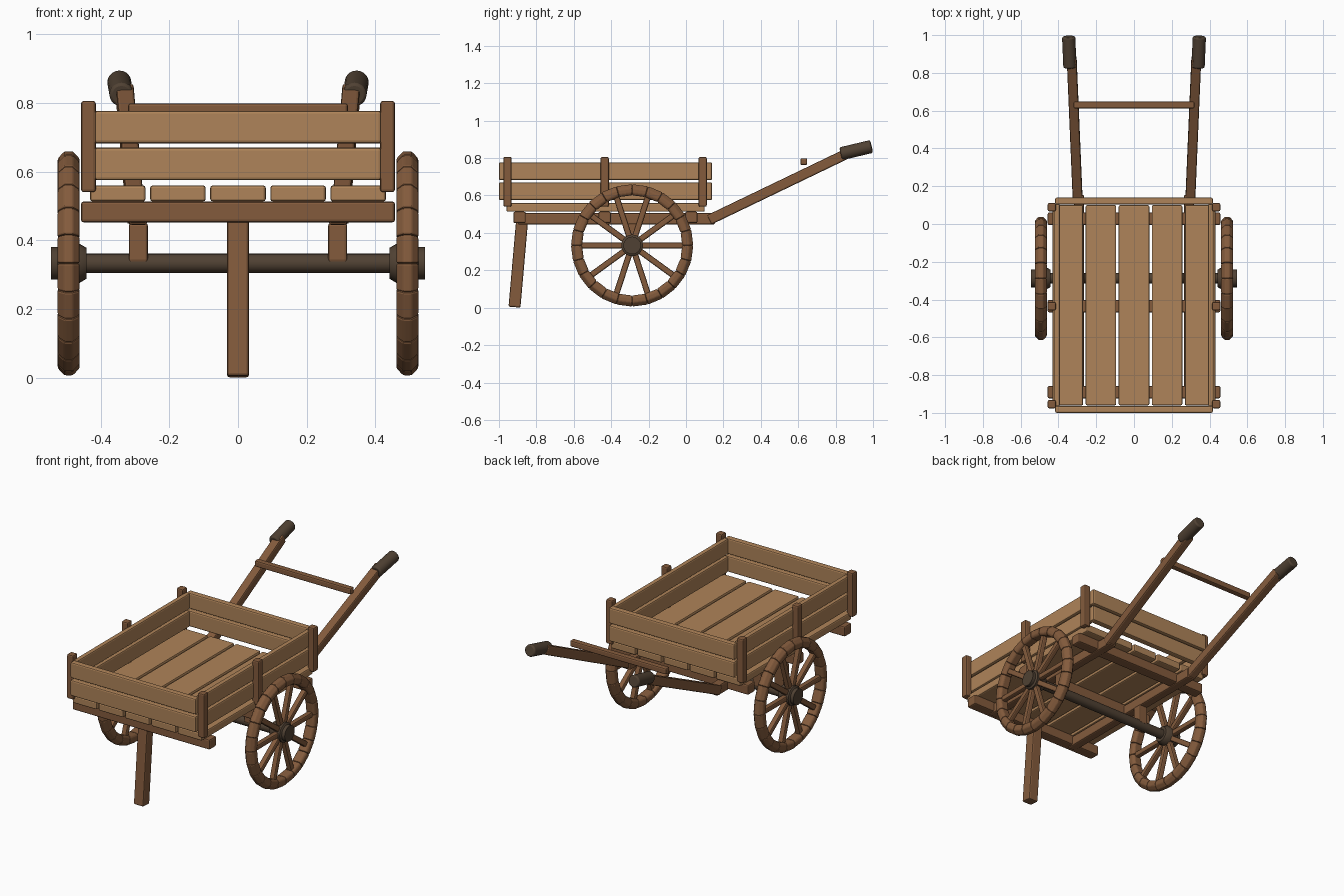
import bpy
import bmesh
from math import pi, cos, sin
from mathutils import Vector, Matrix

old = bpy.data.objects.get("Cube")
if old:
    bpy.data.objects.remove(old, do_unlink=True)


def make_material(name, color):
    mat = bpy.data.materials.new(name)
    mat.use_nodes = True
    mat.diffuse_color = (*color, 1)
    mat.node_tree.nodes["Principled BSDF"].inputs["Base Color"].default_value = (*color, 1)
    return mat


PLANK = make_material("light plank wood", (0.43, 0.23, 0.10))
FRAME = make_material("brown frame wood", (0.23, 0.105, 0.046))
DARK = make_material("dark grip and axle", (0.08, 0.053, 0.033))


def finish(name, bm, mat, bevel=0.008):
    bmesh.ops.recalc_face_normals(bm, faces=bm.faces)
    mesh = bpy.data.meshes.new(name)
    bm.to_mesh(mesh)
    bm.free()
    mesh.materials.append(mat)
    obj = bpy.data.objects.new(name, mesh)
    bpy.context.collection.objects.link(obj)
    if bevel:
        mod = obj.modifiers.new("Soft edges", 'BEVEL')
        mod.width = bevel
        mod.segments = 2
        mod.limit_method = 'ANGLE'
    return obj


def box(name, x, y, z, mat, bevel=0.008):
    """Box from (low, high) ranges on each axis."""
    bm = bmesh.new()
    bmesh.ops.create_cube(bm, size=1)
    for v in bm.verts:
        v.co = [(a + b) / 2 + c * (b - a) for (a, b), c in zip((x, y, z), v.co)]
    return finish(name, bm, mat, bevel)


def aim(start, end):
    """Frame at the midpoint whose z axis runs from start to end, x kept level."""
    d = (end - start).normalized()
    side = Vector((1, 0, 0))
    side = (side - d * side.dot(d)).normalized()
    rot = Matrix((side, d.cross(side), d)).transposed().to_4x4()
    return Matrix.Translation((start + end) / 2) @ rot


def bar(name, start, end, width, depth, mat):
    """Square bar between two points."""
    start, end = Vector(start), Vector(end)
    bm = bmesh.new()
    bmesh.ops.create_cube(bm, size=1)
    bmesh.ops.scale(bm, vec=(width, depth, (end - start).length), verts=bm.verts)
    bmesh.ops.transform(bm, matrix=aim(start, end), verts=bm.verts)
    return finish(name, bm, mat)


def rod(name, start, end, radius, mat, bevel=0.008, sides=20):
    """Round rod between two points."""
    start, end = Vector(start), Vector(end)
    bm = bmesh.new()
    bmesh.ops.create_cone(bm, cap_ends=True, segments=sides, radius1=radius,
                          radius2=radius, depth=(end - start).length,
                          matrix=aim(start, end))
    obj = finish(name, bm, mat, bevel)
    obj.modifiers[0].angle_limit = 1.0
    smooth(obj)
    return obj


def smooth(obj):
    bpy.ops.object.select_all(action='DESELECT')
    obj.select_set(True)
    bpy.context.view_layer.objects.active = obj
    bpy.ops.object.shade_smooth_by_angle(angle=0.6)


# Floor planks
for i in range(5):
    cx = (i - 2) * 0.175
    box(f"floor_plank_{i + 1}", (cx - 0.081, cx + 0.081), (-0.96, 0.10), (0.513, 0.56), PLANK)

# Cross beams under the floor
for name, cy in (("front", -0.89), ("middle", -0.435), ("back", 0.028)):
    box(f"{name}_cross_beam", (-0.457, 0.457), (cy - 0.033, cy + 0.033), (0.452, 0.513), FRAME)

# Box walls: two boards on every side
for level, z in (("lower", (0.575, 0.67)), ("upper", (0.682, 0.777))):
    box(f"front_{level}_board", (-0.417, 0.417), (-1.0, -0.963), z, PLANK)
    box(f"back_{level}_board", (-0.417, 0.417), (0.103, 0.14), z, PLANK)
    for side, s in (("left", 1), ("right", -1)):
        box(f"{side}_{level}_board", sorted((s * 0.392, s * 0.422)), (-0.965, 0.105), z, PLANK)

# Wheel profile: crowned rim section as (radius, offset along the axle)
RIM = [(0.268, -0.022), (0.268, 0.022), (0.28, 0.032), (0.306, 0.032),
       (0.327, 0.012), (0.327, -0.012), (0.306, -0.032), (0.28, -0.032)]
HUB = [(0, -0.052), (0.045, -0.052), (0.058, -0.03), (0.058, 0.026),
       (0.047, 0.032), (0.047, 0.052), (0, 0.052)]
AXLE_Y, AXLE_Z = -0.288, 0.333
SEGMENTS, SPOKES = 24, 10


def wheel_point(s, radius, offset, angle):
    return Vector((s * (0.493 + offset), AXLE_Y + radius * cos(angle), AXLE_Z + radius * sin(angle)))


def rim(side, s):
    """Ring of separate bevelled wooden blocks."""
    bm = bmesh.new()
    step = 2 * pi / SEGMENTS
    for i in range(SEGMENTS):
        ends = [[bm.verts.new(wheel_point(s, r, o, (i + k) * step)) for r, o in RIM] for k in (0, 1)]
        bm.faces.new(ends[0])
        bm.faces.new(ends[1])
        for j in range(len(RIM)):
            n = (j + 1) % len(RIM)
            bm.faces.new((ends[0][j], ends[0][n], ends[1][n], ends[1][j]))
    finish(f"{side}_wheel_rim", bm, FRAME, 0.006)


def hub(side, s):
    bm = bmesh.new()
    verts = [bm.verts.new(wheel_point(s, r, o, 0)) for r, o in HUB]
    edges = [bm.edges.new(pair) for pair in zip(verts, verts[1:])]
    bmesh.ops.spin(bm, geom=verts + edges, cent=(0, AXLE_Y, AXLE_Z), axis=(1, 0, 0),
                   angle=2 * pi, steps=20)
    bmesh.ops.remove_doubles(bm, verts=bm.verts, dist=0.0005)
    smooth(finish(f"{side}_wheel_hub", bm, DARK, 0))


# Parts mirrored left and right
for side, s in (("left", 1), ("right", -1)):
    for place, cy in (("front", -0.954), ("middle", -0.435), ("back", 0.089)):
        box(f"{side}_{place}_post", sorted((s * 0.414, s * 0.457)), (cy - 0.022, cy + 0.022),
            (0.54, 0.806), FRAME)

    # Shaft under the floor, rising to the handle
    box(f"{side}_rail", sorted((s * 0.264, s * 0.318)), (-0.90, 0.155), (0.445, 0.505), FRAME)
    bar(f"{side}_handle_shaft", (s * 0.298, 0.125, 0.470), (s * 0.33, 0.88, 0.833), 0.052, 0.055, FRAME)
    rod(f"{side}_grip", (s * 0.339, 0.828, 0.823), (s * 0.346, 0.992, 0.862), 0.035, DARK)
    box(f"{side}_axle_support", sorted((s * 0.262, s * 0.318)), (AXLE_Y - 0.03, AXLE_Y + 0.03),
        (0.336, 0.45), FRAME)

    # Wheel
    rim(side, s)
    hub(side, s)
    for i in range(SPOKES):
        a = 2 * pi * i / SPOKES
        bar(f"{side}_spoke_{i + 1}", wheel_point(s, 0.03, 0, a), wheel_point(s, 0.28, 0, a),
            0.032, 0.032, FRAME)

# Axle, handle crossbar and front prop leg
bm = bmesh.new()
bmesh.ops.create_cone(bm, cap_ends=True, segments=20, radius1=0.028, radius2=0.028, depth=1.0,
                      matrix=Matrix.Translation((0, AXLE_Y, AXLE_Z)) @ Matrix.Rotation(pi / 2, 4, 'Y'))
smooth(finish("axle", bm, DARK, 0))
box("handle_crossbar", (-0.32, 0.32), (0.612, 0.648), (0.762, 0.799), FRAME)
bar("prop_leg", (0, -0.917, 0.003), (0, -0.876, 0.47), 0.064, 0.064, FRAME)
